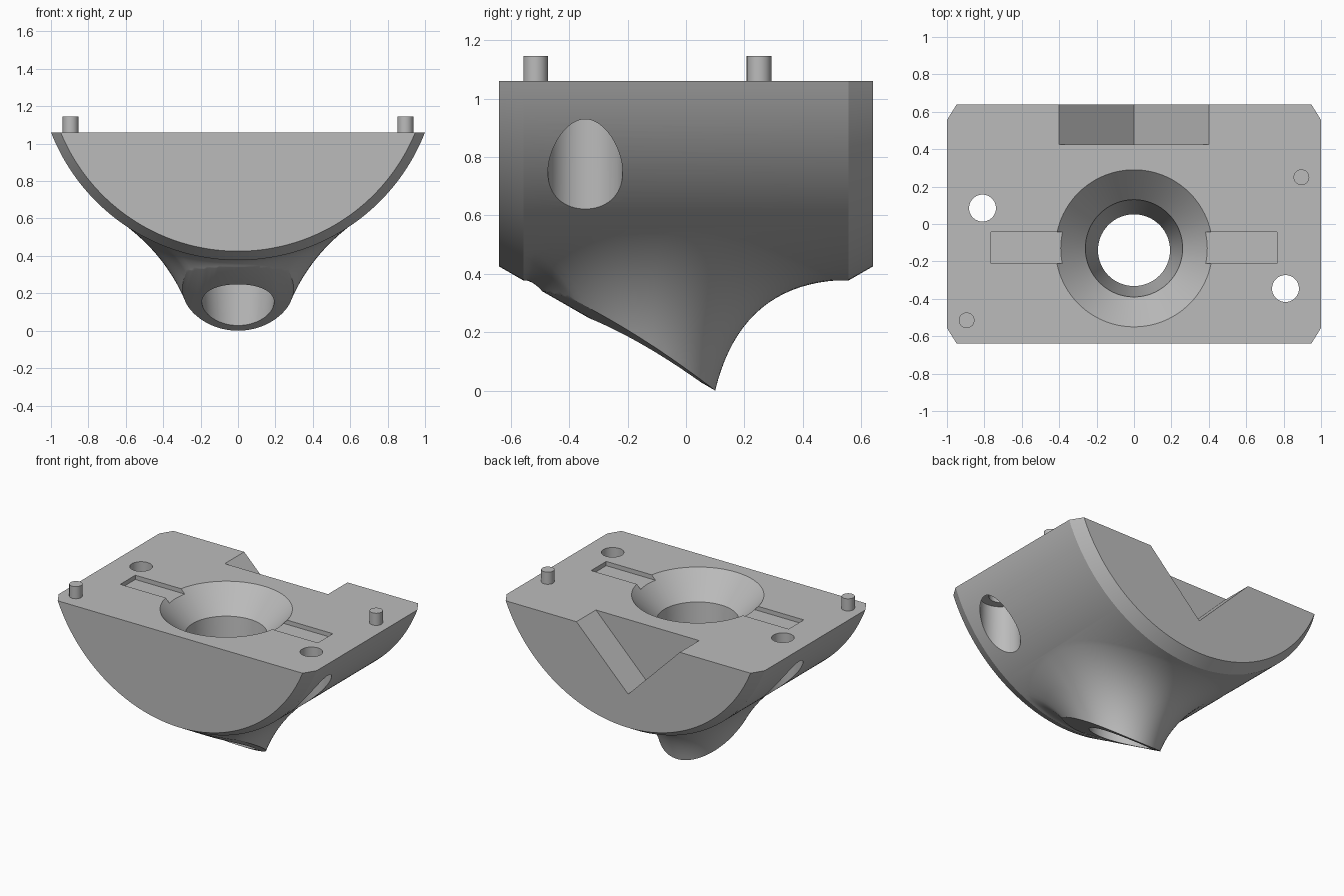
import bpy, bmesh
from math import sin, cos, pi, sqrt, asin
from mathutils import Vector, Matrix

cube = bpy.data.objects.get("Cube")
if cube:
    bpy.data.objects.remove(cube, do_unlink=True)

TOP, HALF, CY = 1.06, 0.64, -0.13       # deck height, half depth, bore centre
AXIS_Z, R, R_END = 1.45, 1.073, 1.025   # rounded underside and its chamfered ends
SLOPE = 0.574

grey = bpy.data.materials.new("mid_grey")
grey.use_nodes = True
grey.diffuse_color = (0.5, 0.5, 0.5, 1)
grey.node_tree.nodes["Principled BSDF"].inputs["Base Color"].default_value = (0.5, 0.5, 0.5, 1)


def loft(name, rings):
    """Skin a list of equal closed rings and cap both ends."""
    bm = bmesh.new()
    loops = [[bm.verts.new(p) for p in ring] for ring in rings]
    n = len(loops[0])
    for a, b in zip(loops, loops[1:]):
        for i in range(n):
            j = (i + 1) % n
            bm.faces.new((a[i], a[j], b[j], b[i]))
    bm.faces.new(loops[0])
    bm.faces.new(loops[-1])
    bmesh.ops.recalc_face_normals(bm, faces=bm.faces)
    mesh = bpy.data.meshes.new(name)
    bm.to_mesh(mesh)
    bm.free()
    mesh.materials.append(grey)
    obj = bpy.data.objects.new(name, mesh)
    bpy.context.collection.objects.link(obj)
    return obj


def lathe(name, profile, x, y, n=64):
    """Turn (radius, z) pairs about a vertical axis."""
    return loft(name, [[(x + r * cos(2 * pi * i / n), y + r * sin(2 * pi * i / n), z)
                        for i in range(n)] for r, z in profile])


def box(name, x0, x1, y0, y1, z0, z1):
    return loft(name, [[(x0, y0, z), (x1, y0, z), (x1, y1, z), (x0, y1, z)] for z in (z0, z1)])


def boolean(target, tool, mode="DIFFERENCE"):
    mod = target.modifiers.new(mode, "BOOLEAN")
    mod.operation, mod.object, mod.solver = mode, tool, "EXACT"
    bpy.context.view_layer.objects.active = target
    bpy.ops.object.modifier_apply(modifier=mod.name)
    bpy.data.objects.remove(tool, do_unlink=True)


def smooth(obj):
    bpy.ops.object.select_all(action="DESELECT")
    obj.select_set(True)
    bpy.context.view_layer.objects.active = obj
    bpy.ops.object.shade_smooth_by_angle(angle=0.42)


# Half-round block with chamfered ends
def arc(y, radius, n=96):
    half = asin(sqrt(radius ** 2 - (AXIS_Z - TOP) ** 2) / radius)
    angles = [half * (2 * i / n - 1) for i in range(n + 1)]
    return [(radius * sin(a), y, AXIS_Z - radius * cos(a)) for a in angles]


chamfer = (R - R_END) / SLOPE
body = loft("body", [arc(-HALF, R_END), arc(-HALF + chamfer, R),
                     arc(HALF - chamfer, R), arc(HALF, R_END)])


# Flared nozzle that blends into the underside
def under(x):
    return AXIS_Z - sqrt(R * R - x * x)


def flare(angle, t):
    c, s = cos(angle), sin(angle)
    end = 0.62 + 0.07 * max(s, 0)
    if s < 0:
        end = min(end, 0.43 / -s)
    x = end * c
    tangent = x / sqrt(R * R - x * x) * c
    p0 = Vector((0.23, 0))
    p1 = Vector((0.32, under(x) - (end - 0.32) * tangent))
    p2 = Vector((end, under(x) + 0.002))
    r, z = p0 * (1 - t) ** 2 + p1 * 2 * t * (1 - t) + p2 * t * t
    return r * c, CY + r * s, z


STEPS, SIDES = 20, 96
rings = [[flare(2 * pi * i / SIDES, k / STEPS) for i in range(SIDES)] for k in range(STEPS + 1)]
rings.append([(x * 0.9, CY + (y - CY) * 0.9, z + 0.06) for x, y, z in rings[-1]])
rings.append([(x * 0.3, CY + (y - CY) * 0.3, 0.85) for x, y, z in rings[-1]])
nozzle = loft("nozzle", rings)

# Conical trim continues the front chamfer across the nozzle
trim = loft("nozzle_trim", [[(r * sin(2 * pi * i / 256), y, AXIS_Z - r * cos(2 * pi * i / 256))
                             for i in range(256)]
                            for y, r in ((-HALF, R_END), (0.8, R_END + SLOPE * (0.8 + HALF)))])
boolean(nozzle, trim, "INTERSECT")
boolean(body, nozzle, "UNION")

# Funnel and tapered bore
boolean(body, lathe("bore_cutter", [(0.17, -0.1), (0.26, 0.89), (0.42, TOP), (0.47, TOP + 0.05)],
                    0, CY, 96))

# Shallow slots, bolt holes with pockets below
for side, hole_y in ((-1, 0.085), (1, -0.345)):
    x0, x1 = sorted((side * 0.3, side * 0.765))
    boolean(body, box("slot_cutter", x0, x1, -0.21, -0.043, TOP - 0.03, TOP + 0.1))
    boolean(body, lathe("pocket_cutter", [(0.128, 0.3), (0.128, 0.97)], side * 0.81, hole_y))
    boolean(body, lathe("bolt_hole_cutter", [(0.072, 0.9), (0.072, 1.2)], side * 0.81, hole_y, 48))

# V notch in the back edge
boolean(body, loft("notch_cutter", [[(-0.5, y, TOP + 0.1), (0, y, TOP - 0.4), (0.5, y, TOP + 0.1)]
                                    for y in (0.425, 0.8)]))
smooth(body)

# Locating pegs
for name, x, y in (("left_peg", 0.895, 0.25), ("right_peg", -0.895, -0.515)):
    smooth(lathe(name, [(0.042, TOP - 0.01), (0.042, 1.145)], x, y, 32))
